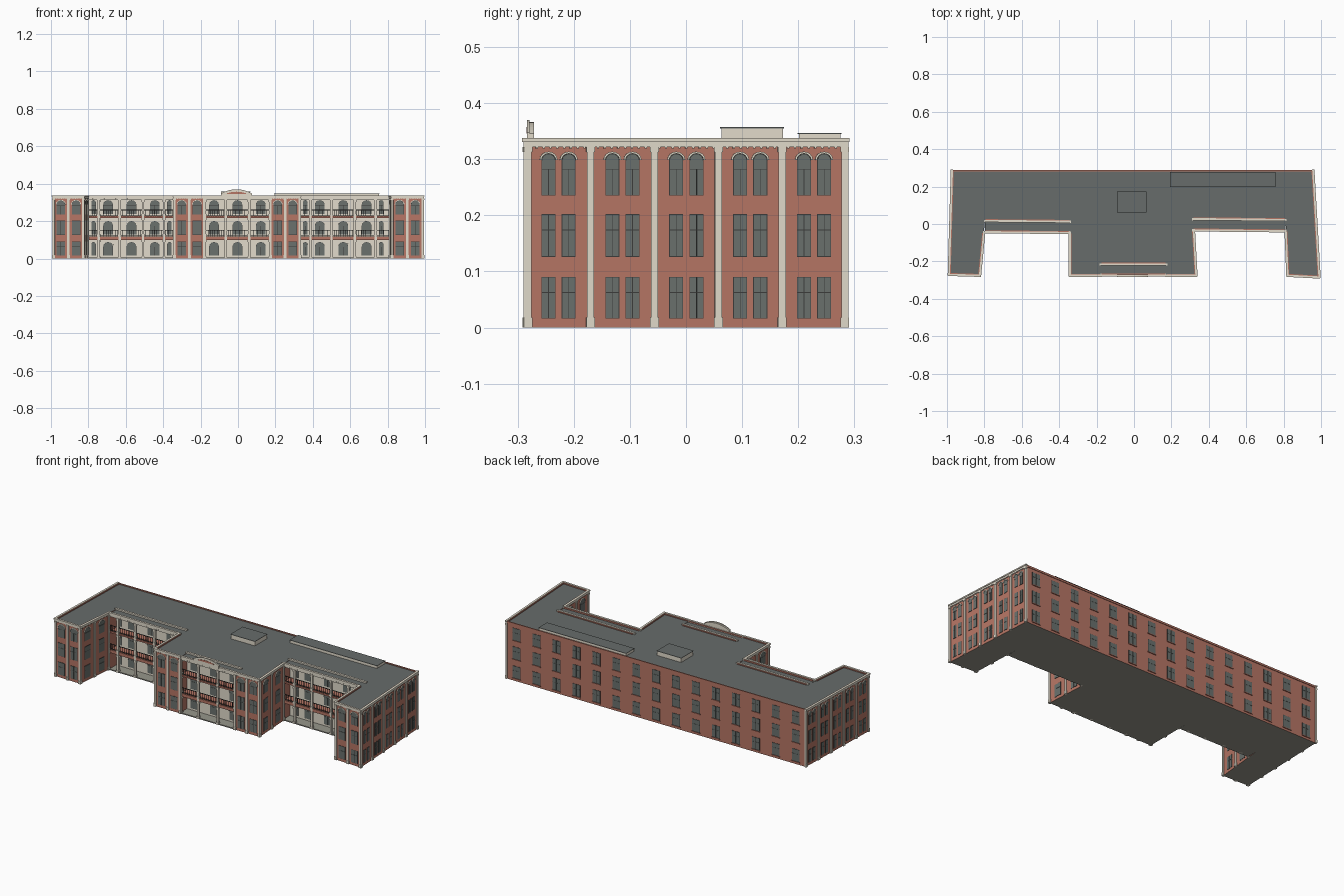
import bpy, bmesh, math
from mathutils import Matrix, Vector

cube = bpy.data.objects.get("Cube")
if cube:
    bpy.data.objects.remove(cube, do_unlink=True)


def material(name, rgb):
    m = bpy.data.materials.new(name)
    m.use_nodes = True
    m.diffuse_color = (*rgb, 1)
    m.node_tree.nodes["Principled BSDF"].inputs["Base Color"].default_value = (*rgb, 1)
    return m


BRICK = material("red brick", (0.47, 0.18, 0.13))
CREAM = material("cream stone", (0.76, 0.71, 0.60))
ROOF = material("grey roofing", (0.135, 0.15, 0.145))
GLASS = material("grey glass", (0.145, 0.165, 0.155))
DARK = material("dark metal", (0.045, 0.045, 0.042))
BASE = material("warm grey base", (0.31, 0.305, 0.26))

PARTS = {}


def part(name, mat):
    return PARTS.setdefault(name, (bmesh.new(), [mat]))[0]


def prism(bm, M, pts, y0, y1):
    """Extrude an x-z outline between two depths; negative y is outward."""
    a = [bm.verts.new(M @ Vector((x, y0, z))) for x, z in pts]
    b = [bm.verts.new(M @ Vector((x, y1, z))) for x, z in pts]
    bm.faces.new(a)
    bm.faces.new(b[::-1])
    for i in range(len(a)):
        j = (i + 1) % len(a)
        bm.faces.new((a[j], a[i], b[i], b[j]))


def box(bm, M, x0, x1, y0, y1, z0, z1):
    prism(bm, M, [(x0, z0), (x1, z0), (x1, z1), (x0, z1)], y0, y1)


def arch(cx, w, z0, z1, grow=0.0, rise=None):
    """Outline of a rectangular opening, or an arched one when rise is given."""
    h = w / 2 + grow
    if rise is None:
        return [(cx - h, z0), (cx + h, z0), (cx + h, z1), (cx - h, z1)]
    top = [(cx + h * math.cos(math.pi * k / 8),
            z1 - rise + (rise + grow) * math.sin(math.pi * k / 8)) for k in range(9)]
    return [(cx - h, z0), (cx + h, z0)] + top


def window(M, cx, w, z0, z1, arched=False):
    rise = w * 0.45 if arched else None
    prism(part("window_frames", DARK), M, arch(cx, w, z0, z1, 0, rise), -0.001, 0.001)
    # Two columns of panes, split by a transom
    split = z0 + (z1 - z0) * 0.62
    pane = part("window_panes", GLASS)
    bar = 0.0012
    for s in (-1, 1):
        xs = sorted((cx + s * bar / 2, cx + s * (w / 2 - bar)))
        box(pane, M, *xs, -0.002, 0, z0 + bar, split)
        if not arched:
            box(pane, M, *xs, -0.002, 0, split + bar, z1 - bar)
    if arched:
        prism(pane, M, arch(cx, w - 2 * bar, split + bar, z1 - bar, 0, rise), -0.002, 0)
        # Hood mould around the head
        outer = arch(cx, w, z0, z1, 0.0035, rise)[2:]
        inner = arch(cx, w, z0, z1, 0, rise)[2:]
        for k in range(8):
            ring = [outer[k], outer[k + 1], inner[k + 1], inner[k]]
            prism(part("arch_hoods", CREAM), M, ring[::-1], -0.004, 0)


def frame(p, q):
    """Wall frame: x runs along the wall, -y points outward."""
    d = Vector(q) - Vector(p)
    M = Matrix.Translation((*p, 0)) @ Matrix.Rotation(math.atan2(d.y, d.x), 4, 'Z')
    return M, d.length


def cornice(p, q):
    M, n = frame(p, q)
    bm = part("cornice", CREAM)
    box(bm, M, -0.004, n + 0.004, -0.005, 0.004, 0.322, 0.331)
    box(bm, M, -0.006, n + 0.006, -0.008, 0.004, 0.331, 0.338)
    box(part("parapet_lining", BRICK), M, 0.004, n - 0.004, 0.004, 0.008, 0.32, 0.336)
    count = int(n / 0.012)
    for k in range(count):
        x = (k + 0.5) * n / count
        box(bm, M, x - 0.002, x + 0.002, -0.004, 0, 0.319, 0.322)


FLOORS = [(0.016, 0.09), (0.126, 0.202), (0.235, 0.31)]


def facade(p, q, bays, paired):
    """Brick wall with pilasters and one or two windows per bay."""
    M, n = frame(p, q)
    step = n / bays
    bm = part("pilasters", CREAM)
    for k in range(bays + 1):
        x0 = -0.004 if k == 0 else k * step - 0.0063
        x1 = n + 0.004 if k == bays else k * step + 0.0063
        if k == 0:
            x1 += 0.002
        if k == bays:
            x0 -= 0.002
        box(bm, M, x0, x1, -0.005, 0.004, 0, 0.325)
        box(bm, M, x0 - 0.0015, x1 + 0.0015, -0.007, 0.004, 0, 0.018)
        box(bm, M, x0 - 0.0015, x1 + 0.0015, -0.007, 0.004, 0.313, 0.322)
    for k in range(bays):
        for i, (z0, z1) in enumerate(FLOORS):
            for offset in ((-0.018, 0.018) if paired else (0,)):
                width = 0.025 if paired else 0.046
                window(M, (k + 0.5) * step + offset, width, z0, z1, i == 2)


def porch(p, q, depth, narrow):
    """Stone wall with arched windows behind stacked balconies."""
    M, n = frame(p, q)
    mid = n / 2
    xs = [(mid + k * 0.125, 0.052) for k in (-1, 0, 1)]
    if narrow:
        xs += [(mid + s * 0.203, 0.024) for s in (-1, 1)]
    for x, w in xs:
        for z0, z1 in [(0.016, 0.088), (0.128, 0.2), (0.238, 0.312)]:
            window(M, x, w, z0, z1, True)
    slab = part("balcony_floors", BRICK)
    box(slab, M, 0, n, -depth, 0, 0.1, 0.118)
    box(slab, M, 0, n, -depth, 0, 0.217, 0.226)
    box(part("porch_bases", BASE), M, 0, n, -depth - 0.003, 0, 0, 0.006)
    box(part("porch_roofs", ROOF), M, 0, n, -depth, 0, 0.316, 0.328)
    box(part("porch_beams", CREAM), M, 0, n, -depth - 0.002, -depth + 0.008, 0.312, 0.33)
    # Columns
    bm = part("porch_columns", CREAM)
    for x in [mid + s * x for s in (-1, 1) for x in (0.0625, 0.1745)]:
        box(bm, M, x - 0.006, x + 0.006, -depth - 0.003, -depth + 0.009, 0, 0.316)
        for z in (0, 0.088, 0.118, 0.205, 0.226, 0.303):
            box(bm, M, x - 0.008, x + 0.008, -depth - 0.005, -depth + 0.011, z, z + 0.012)
    # Railings
    rail = part("balcony_railings", DARK)
    count = int(n / 0.012)
    for z in (0.118, 0.226):
        for h in (0.004, 0.032):
            box(rail, M, 0, n, -depth + 0.001, -depth + 0.004, z + h, z + h + 0.003)
        for k in range(count):
            x = (k + 0.5) * n / count
            box(rail, M, x - 0.001, x + 0.001, -depth + 0.0015, -depth + 0.0035, z, z + 0.033)


# Main body: footprint counter-clockwise from the front left corner
PLAN = [(-0.988, -0.270), (-0.825, -0.275), (-0.797, 0.018), (-0.342, 0.014),
        (-0.342, -0.275), (-0.178, -0.275), (-0.178, -0.215), (0.172, -0.215),
        (0.172, -0.275), (0.332, -0.275), (0.315, 0.028), (0.810, 0.023),
        (0.822, -0.275), (0.990, -0.284), (0.957, 0.285), (-0.972, 0.285)]
body = part("main_building", BRICK)
PARTS["main_building"][1].extend([CREAM, ROOF, BASE])
low = [body.verts.new((x, y, 0)) for x, y in PLAN]
high = [body.verts.new((x, y, 0.33)) for x, y in PLAN]
STONE_WALLS = (2, 6, 10)
for i in range(len(PLAN)):
    j = (i + 1) % len(PLAN)
    f = body.faces.new((low[i], low[j], high[j], high[i]))
    f.material_index = 1 if i in STONE_WALLS else 0
body.faces.new(high).material_index = 2
body.faces.new(low[::-1]).material_index = 3


def toward(a, b, t):
    return tuple(Vector(a).lerp(Vector(b), t))


# Brick facades: start, end, number of bays, paired windows
LEFT_END, RIGHT_END = 0.79, 0.8
FACADES = [
    (PLAN[0], PLAN[1], 2, False), (PLAN[1], toward(PLAN[1], PLAN[2], LEFT_END), 2, False),
    (toward(PLAN[4], PLAN[3], LEFT_END), PLAN[4], 2, False), (PLAN[4], PLAN[5], 2, False),
    (PLAN[8], PLAN[9], 2, False), (PLAN[9], toward(PLAN[9], PLAN[10], RIGHT_END), 2, False),
    (toward(PLAN[12], PLAN[11], RIGHT_END), PLAN[12], 2, False), (PLAN[12], PLAN[13], 2, False),
    (PLAN[13], PLAN[14], 5, True), (PLAN[15], PLAN[0], 5, True)]
for p, q, bays, paired in FACADES:
    facade(p, q, bays, paired)
    cornice(p, q)

# Porches with their front and rear cornices
for i, depth, narrow in ((2, 0.06, True), (6, 0.058, False), (10, 0.06, True)):
    p, q = Vector(PLAN[i]), Vector(PLAN[i + 1])
    porch(p, q, depth, narrow)
    out = Vector((0, -depth))
    cornice(p, q)
    cornice(p + out, q + out)

# Plain rear wall with a brick sill under every window
M, n = frame(PLAN[14], PLAN[15])
BACK_BAYS = 15
for k in range(BACK_BAYS):
    x = (k + 0.5) * n / BACK_BAYS
    for z0, z1 in FLOORS:
        window(M, x, 0.05, z0, z1 - 0.003)
        box(part("rear_sills", BRICK), M, x - 0.027, x + 0.027, -0.005, 0, z0 - 0.004, z0)
box(part("rear_coping", BRICK), M, 0, n, -0.003, 0.003, 0.325, 0.336)

# Rooftop housings
I = Matrix.Identity(4)
for x0, x1, y0, y1, z in ((-0.09, 0.065, 0.063, 0.173, 0.355), (0.195, 0.755, 0.201, 0.275, 0.345)):
    box(part("roof_housings", CREAM), I, x0, x1, y0, y1, 0.33, z)
    box(part("housing_lids", ROOF), I, x0 - 0.002, x1 + 0.002, y0 - 0.002, y1 + 0.002, z, z + 0.002)


# Curved crest over the entrance
def crest(half, z0, shoulder, peak):
    arc = [(-0.008 + half * (1 - k / 6), shoulder + (peak - shoulder) * (1 - (1 - k / 6) ** 2))
           for k in range(13)]
    return [(-0.008 - half, z0), (-0.008 + half, z0)] + arc


prism(part("entrance_crest", CREAM), I, crest(0.082, 0.33, 0.346, 0.366), -0.279, -0.271)
prism(part("crest_rim", CREAM), I, crest(0.082, 0.33, 0.348, 0.370), -0.283, -0.279)
prism(part("crest_panel", BRICK), I, crest(0.05, 0.346, 0.349, 0.357), -0.2845, -0.283)

# Turn the collected geometry into objects
for name, (bm, mats) in PARTS.items():
    bmesh.ops.recalc_face_normals(bm, faces=bm.faces)
    mesh = bpy.data.meshes.new(name)
    bm.to_mesh(mesh)
    bm.free()
    for m in mats:
        mesh.materials.append(m)
    bpy.context.collection.objects.link(bpy.data.objects.new(name, mesh))
